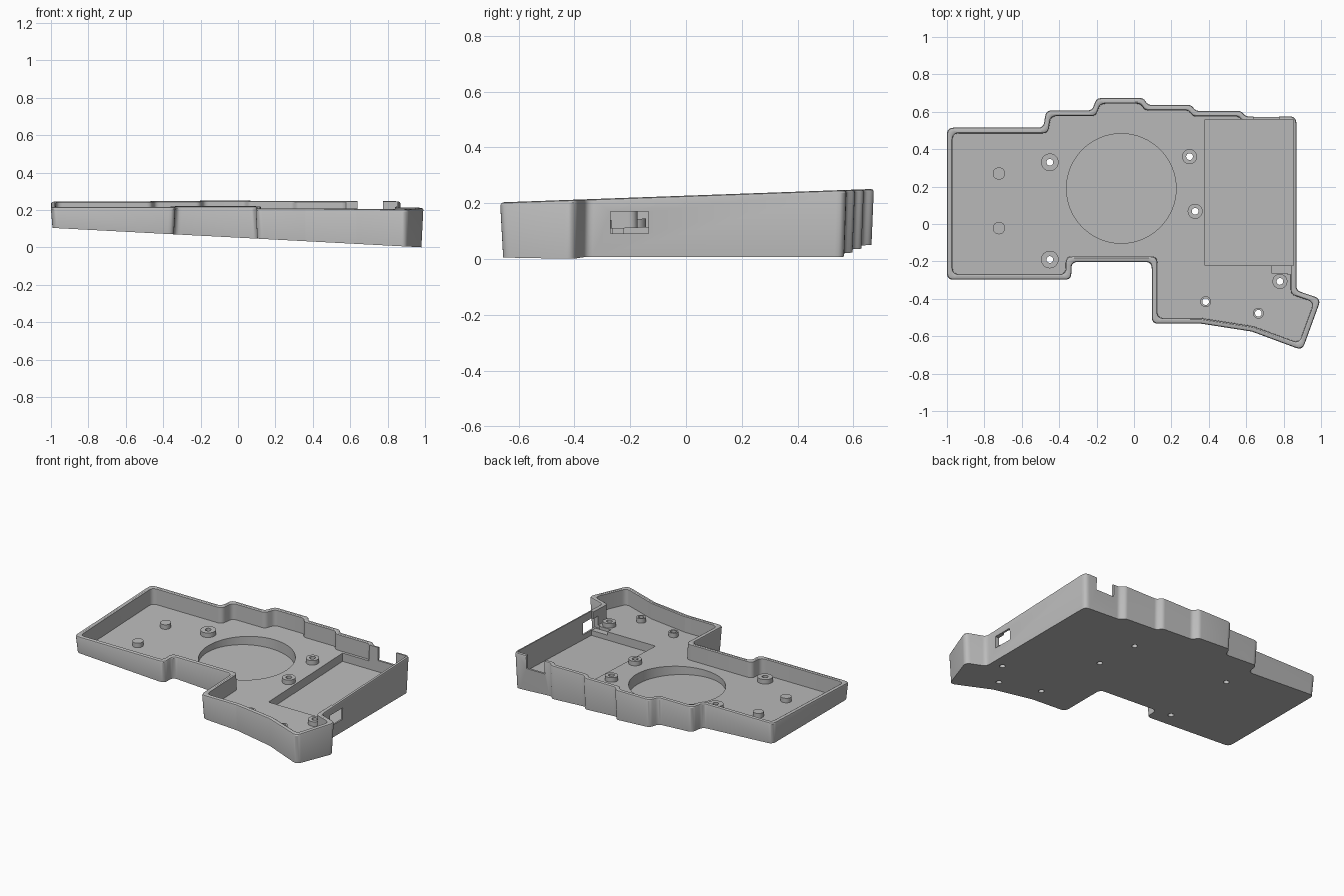
import bpy, bmesh, math
from mathutils import Vector

cube = bpy.data.objects.get("Cube")
if cube:
    bpy.data.objects.remove(cube)

grey = bpy.data.materials.new("plain grey")
grey.use_nodes = True
grey.diffuse_color = (0.5, 0.5, 0.5, 1)
grey.node_tree.nodes["Principled BSDF"].inputs["Base Color"].default_value = (0.5, 0.5, 0.5, 1)


# Sloping planes of the tray
def under(x, y): return 0.0525 * (1 - x)
def rim(x, y): return 0.227 + 0.036 * y
def floor(x, y): return rim(x, y) - 0.107
def above(x, y): return 0.4
def beneath(x, y): return -0.1
def raised(x, y): return floor(x, y) + 0.03


def offset(pts, d):
    """Move a clockwise outline inward by d."""
    out = []
    for i, p in enumerate(pts):
        p = Vector(p)
        a = (p - Vector(pts[i - 1])).normalized()
        b = (Vector(pts[(i + 1) % len(pts)]) - p).normalized()
        na, nb = Vector((a.y, -a.x)), Vector((b.y, -b.x))
        out.append(p + (na + nb) * d / (1 + na.dot(nb)))
    return out


def fillet(pts, r, steps=5):
    """Round every corner of an outline."""
    out = []
    for i, p in enumerate(pts):
        u, v = pts[i - 1] - p, pts[(i + 1) % len(pts)] - p
        turn = math.pi - u.angle(v)
        s = min(r * math.tan(turn / 2), 0.45 * u.length, 0.45 * v.length)
        a, b = p + u.normalized() * s, p + v.normalized() * s
        for k in range(steps + 1):
            t = k / steps
            out.append(a * (1 - t) ** 2 + p * 2 * t * (1 - t) + b * t * t)
    return out


def circle(x, y, r, n=32):
    return [Vector((x + r * math.cos(k * math.tau / n), y + r * math.sin(k * math.tau / n)))
            for k in range(n)]


def box(x0, x1, y0, y1):
    return [Vector(p) for p in ((x0, y0), (x0, y1), (x1, y1), (x1, y0))]


def loft(name, rings):
    """Skin matching outlines, each given with its height function, and cap the ends."""
    bm = bmesh.new()
    loops = [[bm.verts.new((p.x, p.y, h(p.x, p.y))) for p in pts] for pts, h in rings]
    for lo, hi in zip(loops, loops[1:]):
        for i in range(len(lo)):
            bm.faces.new((lo[i - 1], lo[i], hi[i], hi[i - 1]))
    bm.faces.new(loops[0])
    bm.faces.new(loops[-1])
    bmesh.ops.recalc_face_normals(bm, faces=bm.faces)
    mesh = bpy.data.meshes.new(name)
    bm.to_mesh(mesh)
    bm.free()
    mesh.materials.append(grey)
    ob = bpy.data.objects.new(name, mesh)
    bpy.context.collection.objects.link(ob)
    return ob


def select(ob):
    bpy.ops.object.select_all(action="DESELECT")
    ob.select_set(True)
    bpy.context.view_layer.objects.active = ob


def cut(ob, pts, low, high=above):
    """Cut a prism out of an object."""
    tool = loft("cutter", [(pts, low), (pts, high)])
    tool.hide_render = True
    mod = ob.modifiers.new("cut", "BOOLEAN")
    mod.operation, mod.solver, mod.object = "DIFFERENCE", "EXACT", tool
    select(ob)
    bpy.ops.object.modifier_apply(modifier=mod.name)
    bpy.data.objects.remove(tool)


def smooth(ob):
    select(ob)
    bpy.ops.object.shade_smooth_by_angle(angle=math.radians(30))


# Tray shell: tapered outside, rounded rim, thin inner wall and floor
outline = [(-1, .515), (-.485, .515), (-.47, .607), (-.225, .607), (-.2, .673),
           (.05, .673), (.075, .637), (.305, .637), (.33, .605), (.57, .605),
           (.6, .575), (.868, .575), (.868, -.355), (1.0, -.4), (.9, -.675),
           (.63, -.575), (.36, -.533), (.095, -.533), (.095, -.203),
           (-.335, -.203), (-.335, -.298), (-1, -.298)]


def ring(d, h, drop=0.0):
    return fillet(offset(outline, d), 0.035), lambda x, y: h(x, y) - drop


tray = loft("tray", [ring(.008, under), ring(0, rim, .01), ring(.003, rim, .003),
                     ring(.01, rim), ring(.022, rim), ring(.028, rim, .004),
                     ring(.03, floor)])

# Round recess, battery pocket and its side step
cut(tray, circle(-.068, .19, .293, 64), lambda x, y: under(x, y) + .015)
cut(tray, box(.38, .853, -.222, .558), lambda x, y: .065 + .036 * y)
cut(tray, box(.735, .85, -.262, -.215), lambda x, y: .09, lambda x, y: .17)

# Switch window in the side wall, cable notch in the back wall
cut(tray, box(.82, .95, -.27, -.135), lambda x, y: .092, lambda x, y: .17)
cut(tray, box(.64, .775, .53, .65), lambda x, y: .16)

# Screw bosses with through holes
bosses = [(-.45, .33, .047), (-.45, -.19, .047), (.297, .36, .04), (.327, .068, .04),
          (.78, -.307, .04), (.383, -.415, .029), (.665, -.477, .029)]
for n, (x, y, r) in enumerate(bosses, 1):
    hole = circle(x, y, .018, 24)
    boss = loft(f"screw_boss_{n}", [(circle(x, y, r), lambda x, y: floor(x, y) - .003),
                                    (circle(x, y, r), raised)])
    cut(boss, hole, beneath)
    cut(tray, hole, beneath)
    smooth(boss)

# Plain locating pegs
for n, y in enumerate((.27, -.022), 1):
    pts = circle(-.722, y, .033)
    smooth(loft(f"locating_peg_{n}", [(pts, lambda x, y: floor(x, y) - .003), (pts, raised)]))

smooth(tray)
